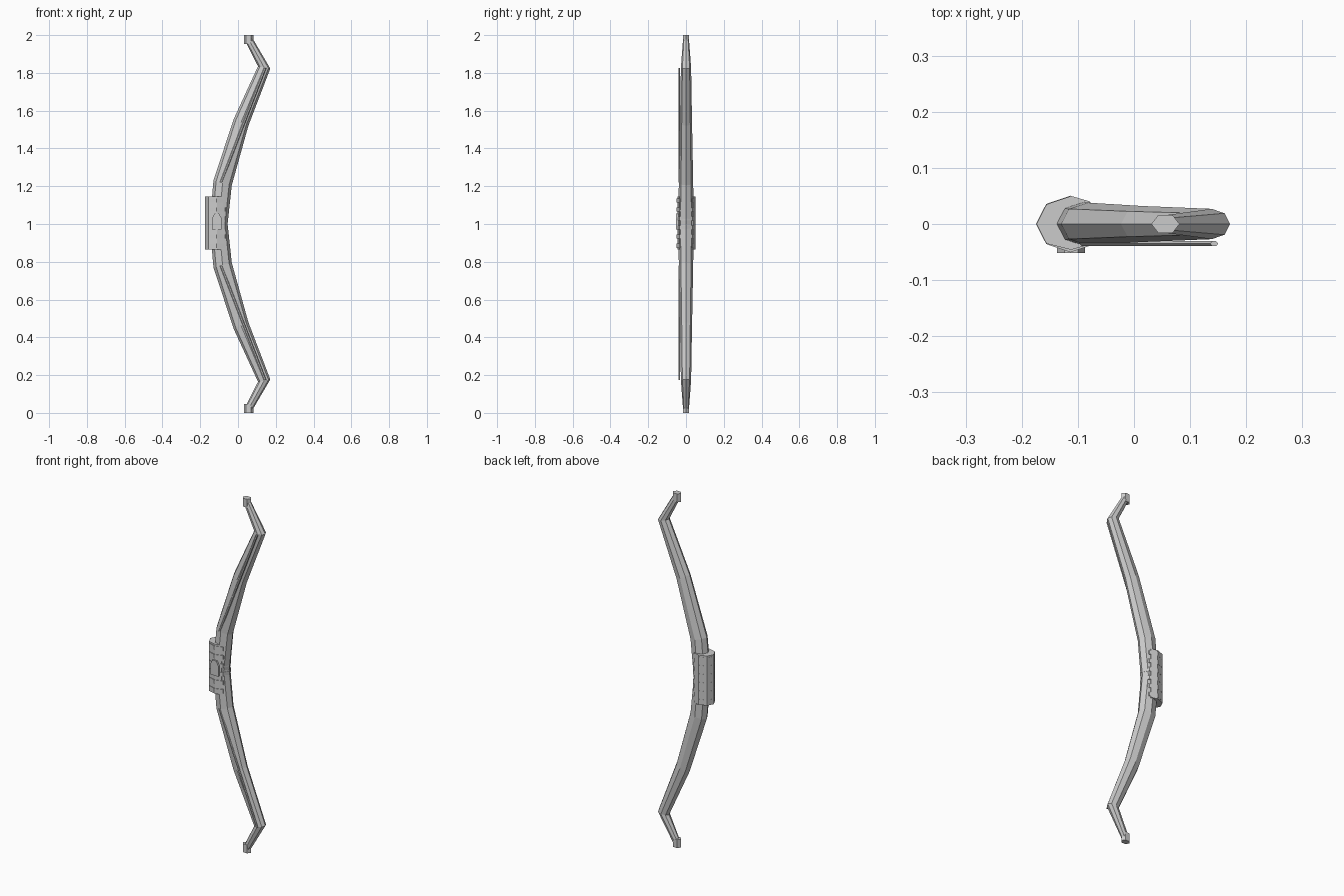
import bpy, bmesh, math
from mathutils import Vector

if "Cube" in bpy.data.objects:
    bpy.data.objects.remove(bpy.data.objects["Cube"])


def loft(name, rings):
    """Skin a list of equal-sized vertex rings and cap both ends."""
    bm = bmesh.new()
    vr = [[bm.verts.new(p) for p in r] for r in rings]
    n = len(vr[0])
    for a, b in zip(vr, vr[1:]):
        for i in range(n):
            j = (i + 1) % n
            bm.faces.new((a[i], a[j], b[j], b[i]))
    bm.faces.new(vr[0][::-1])
    bm.faces.new(vr[-1])
    bmesh.ops.recalc_face_normals(bm, faces=bm.faces)
    me = bpy.data.meshes.new(name)
    bm.to_mesh(me)
    bm.free()
    ob = bpy.data.objects.new(name, me)
    bpy.context.collection.objects.link(ob)
    return ob


def section(left, right, ry, n=8):
    """Ring across the bow from a left to a right (x, z) point, ry half depth."""
    c = [(a + b) / 2 for a, b in zip(left, right)]
    h = [(b - a) / 2 for a, b in zip(left, right)]
    out = []
    for i in range(n):
        a = math.tau * i / n
        out.append((c[0] + h[0] * math.cos(a), ry * math.sin(a), c[1] + h[1] * math.cos(a)))
    return out


# Limb: upper half outline, mirrored about z = 1
half = [((-0.15, 1.0), (-0.055, 1.0), 0.041),
        ((-0.13, 1.23), (-0.033, 1.205), 0.038),
        ((-0.023, 1.555), (0.055, 1.52), 0.032),
        ((0.106, 1.835), (0.171, 1.823), 0.027),
        ((0.04, 1.965), (0.076, 1.985), 0.016)]
flip = lambda p: (p[0], 2 - p[1])
lower = [(flip(l), flip(r), y) for l, r, y in half[:0:-1]]
loft("bow_limb", [section(*s) for s in lower + half])

# Hexagonal tips
for name, z0, z1 in (("upper_tip", 1.953, 2.0), ("lower_tip", 0.0, 0.047)):
    loft(name, [section((0.031, z), (0.081, z), 0.019, 6) for z in (z0, z1)])

# Thin straight rods along the front of each limb
for name, s in (("upper_rod", 1), ("lower_rod", -1)):
    rings = []
    for x, z in ((-0.09, 0.22), (0.143, 0.825)):
        ring = section((x - 0.007, 1 + s * z), (x + 0.007, 1 + s * z), 0.005, 6)
        rings.append([(p[0], p[1] - 0.035, p[2]) for p in ring])
    loft(name, rings)

# Grip sleeve
profile = [(-0.174, 0), (-0.156, 0.035), (-0.112, 0.05), (-0.078, 0.04),
           (-0.078, -0.036), (-0.112, -0.046), (-0.156, -0.035)]
loft("grip_sleeve", [[(x, y, z) for x, y in profile] for z in (0.865, 1.145)])

# Wrap bands around the grip
for i in range(6):
    z = 0.885 + i * 0.048
    loft("grip_band_%d" % (i + 1),
         [section((-0.1745, z + d), (-0.052, z + d), 0.0505) for d in (-0.011, 0.011)])

# Hexagonal badge plate on the grip front
badge = [(-0.137, 0.97), (-0.087, 0.97), (-0.087, 1.03),
         (-0.1, 1.055), (-0.124, 1.055), (-0.137, 1.03)]
loft("grip_plate", [[(x, y, z) for x, z in badge] for y in (-0.052, -0.040)])
